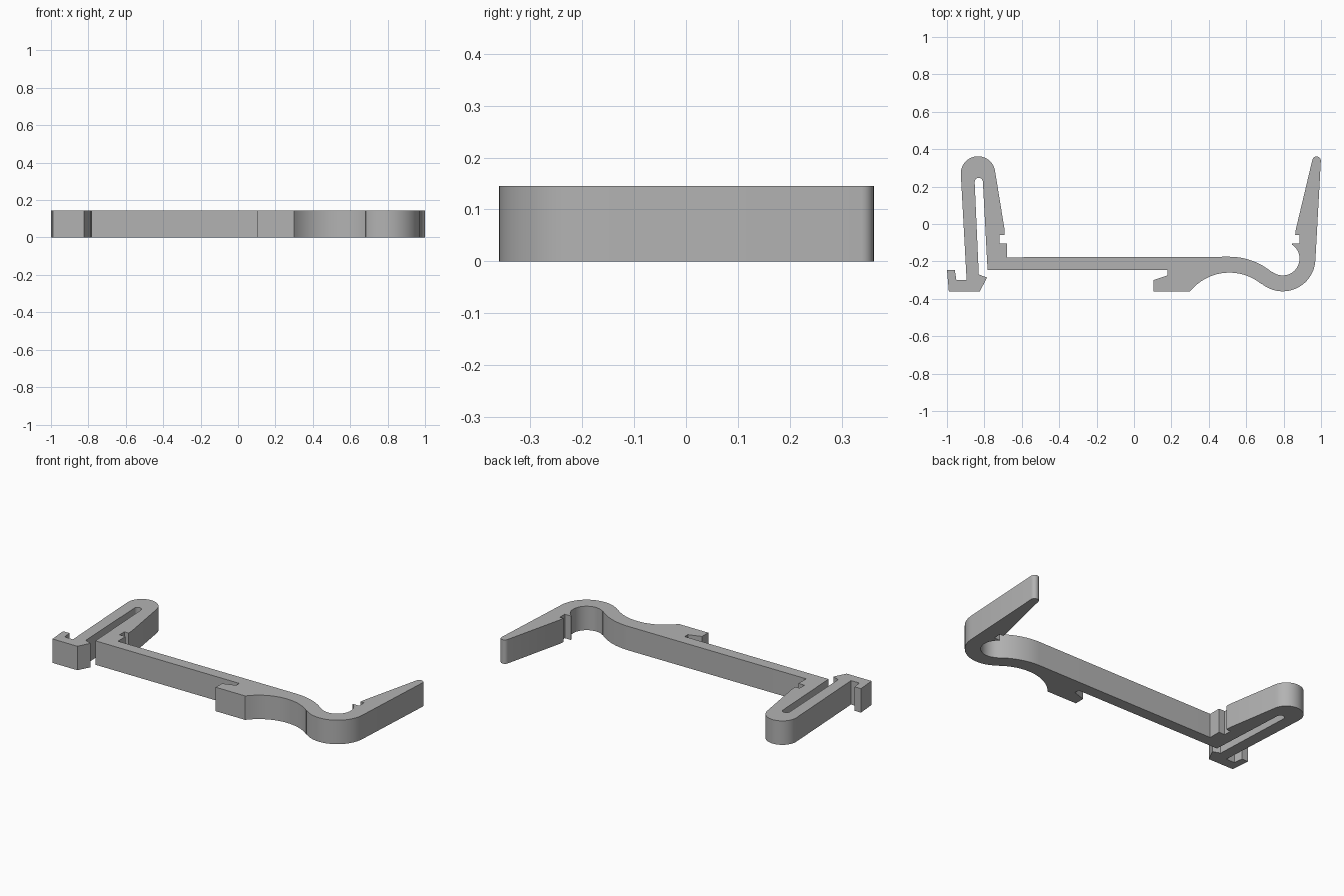
import bpy
import bmesh
from math import cos, sin, radians

cube = bpy.data.objects.get("Cube")
if cube:
    bpy.data.objects.remove(cube, do_unlink=True)

THICKNESS = 0.145


def arc(cx, cy, r, start, end, steps):
    """Points along an arc, angles in degrees."""
    angles = [radians(start + (end - start) * i / steps) for i in range(steps + 1)]
    return [(cx + r * cos(a), cy + r * sin(a)) for a in angles]


# Shared centres of the S-bend: wide arch, then round hook
arch = (0.51, -0.53)
hook = (0.795, -0.185)
bend = 50.4

# Latch foot and slot of the spring loop
latch = [(-1, -0.245), (-0.99, -0.36), (-0.824, -0.36), (-0.786, -0.286), (-0.83, -0.27)]
slot = arc(-0.83, 0.225, 0.022, 180, 0, 10)

# Underside of the bar with the undercut catch
catch = [(-0.783, -0.245), (0.18, -0.245), (0.18, -0.275),
         (0.103, -0.3), (0.103, -0.36)]

# Outer side of the bend, then the lever tip
outer_bend = arc(*arch, 0.27, 141, bend, 20) + arc(*hook, 0.175, 180 + bend, 357, 28)
lever_tip = arc(0.976, 0.338, 0.023, 0, 170, 10)

# Notch inside the lever, then back along the inner side of the bend
lever_notch = [(0.865, -0.03), (0.862, -0.058), (0.885, -0.058),
               (0.885, -0.105), (0.845, -0.105)]
inner_bend = arc(*hook, 0.09, 56, bend - 180, 28) + arc(*arch, 0.355, bend, 90, 12)

# Notch at the base of the spring loop, the loop itself, and back to the foot
loop_notch = [(-0.68, -0.178), (-0.68, -0.105), (-0.72, -0.105),
              (-0.72, -0.058), (-0.692, -0.058), (-0.692, -0.03)]
loop = arc(-0.834, 0.27, 0.092, 10, 182, 24)
foot_step = [(-0.895, -0.3), (-0.95, -0.3), (-0.958, -0.245)]

outline = (latch + slot + catch + outer_bend + lever_tip + lever_notch
           + inner_bend + loop_notch + loop + foot_step)

# Extrude the outline into the clip body
bm = bmesh.new()
base = bm.faces.new([bm.verts.new((x, y, 0)) for x, y in outline])
top = bmesh.ops.extrude_face_region(bm, geom=[base], use_keep_orig=True)["geom"]
bmesh.ops.translate(bm, vec=(0, 0, THICKNESS),
                    verts=[v for v in top if isinstance(v, bmesh.types.BMVert)])
bmesh.ops.recalc_face_normals(bm, faces=bm.faces)
mesh = bpy.data.meshes.new("clip_body")
bm.to_mesh(mesh)
bm.free()
body = bpy.data.objects.new("clip_body", mesh)
bpy.context.collection.objects.link(body)

# Plain grey plastic
grey = bpy.data.materials.new("grey_plastic")
grey.use_nodes = True
colour = (0.45, 0.45, 0.45, 1)
grey.diffuse_color = colour
grey.node_tree.nodes["Principled BSDF"].inputs["Base Color"].default_value = colour
mesh.materials.append(grey)

# Smooth the curved walls and keep the edges crisp
bpy.ops.object.select_all(action="DESELECT")
body.select_set(True)
bpy.context.view_layer.objects.active = body
bpy.ops.object.shade_smooth_by_angle(angle=radians(25))
